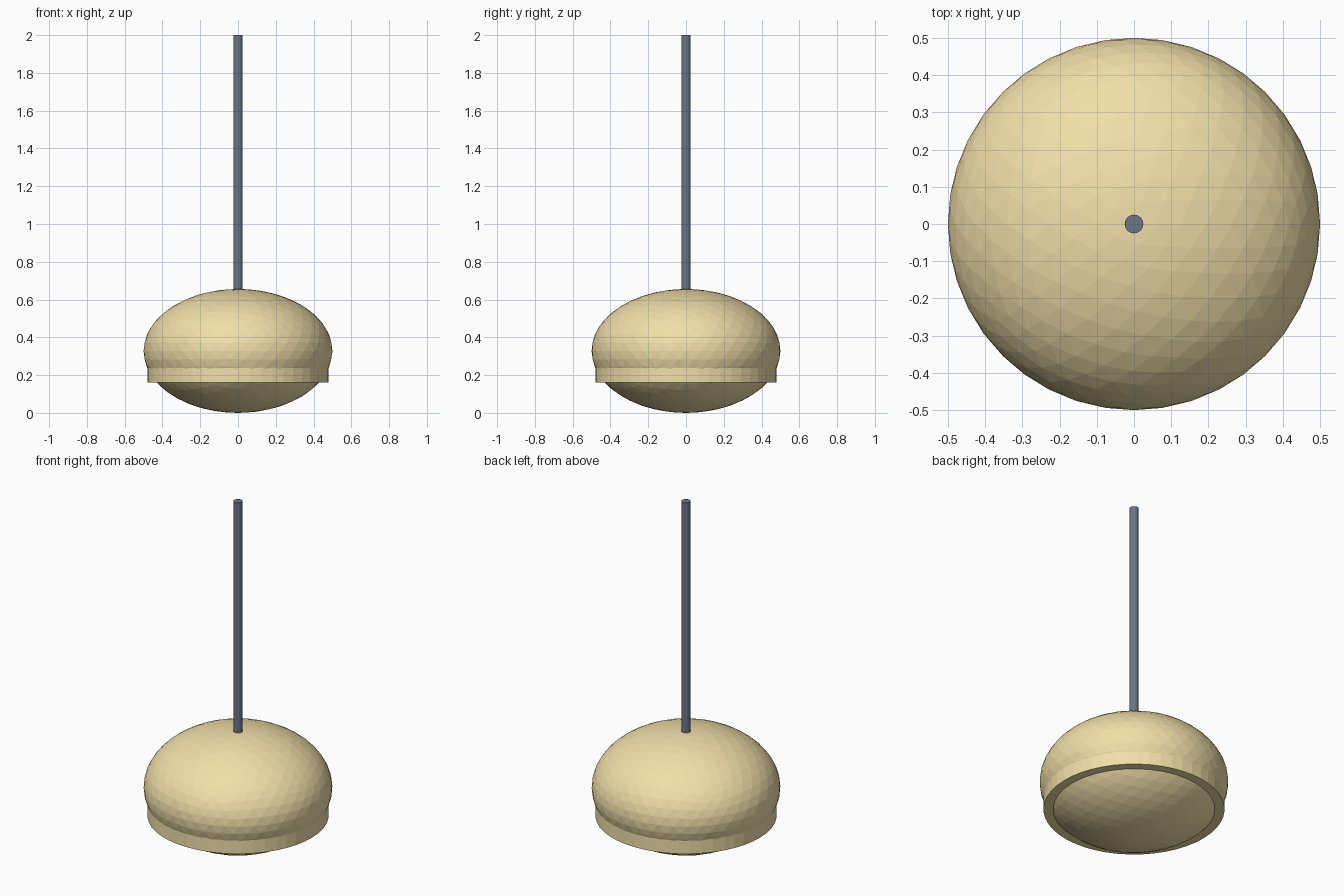
import bpy

if "Cube" in bpy.data.objects:
    bpy.data.objects.remove(bpy.data.objects["Cube"])


def colour(name, rgb):
    mat = bpy.data.materials.new(name)
    mat.diffuse_color = (*rgb, 1.0)
    mat.use_nodes = True
    mat.node_tree.nodes["Principled BSDF"].inputs["Base Color"].default_value = mat.diffuse_color
    return mat


cream = colour("cream_glass", (0.88, 0.74, 0.40))
slate = colour("slate_metal", (0.15, 0.18, 0.24))


def finish(name, mat):
    obj = bpy.context.object
    obj.name = name
    obj.data.materials.append(mat)
    return obj


def cylinder(name, radius, z0, z1, sides, mat):
    bpy.ops.mesh.primitive_cylinder_add(
        vertices=sides, radius=radius, depth=z1 - z0, location=(0, 0, (z0 + z1) / 2))
    return finish(name, mat)


# Flattened, faceted globe
GLOBE_HALF_HEIGHT = 0.328
bpy.ops.mesh.primitive_ico_sphere_add(
    subdivisions=4, radius=0.5, location=(0, 0, GLOBE_HALF_HEIGHT))
globe = finish("lamp_globe", cream)
globe.scale.z = GLOBE_HALF_HEIGHT / 0.5
bpy.ops.object.transform_apply(location=False, rotation=False, scale=True)

# Rim band around the lower part of the globe
cylinder("rim_band", 0.48, 0.16, 0.24, 48, cream)

# Hanging rod
cylinder("hanging_rod", 0.025, 0.64, 2.0, 16, slate)
